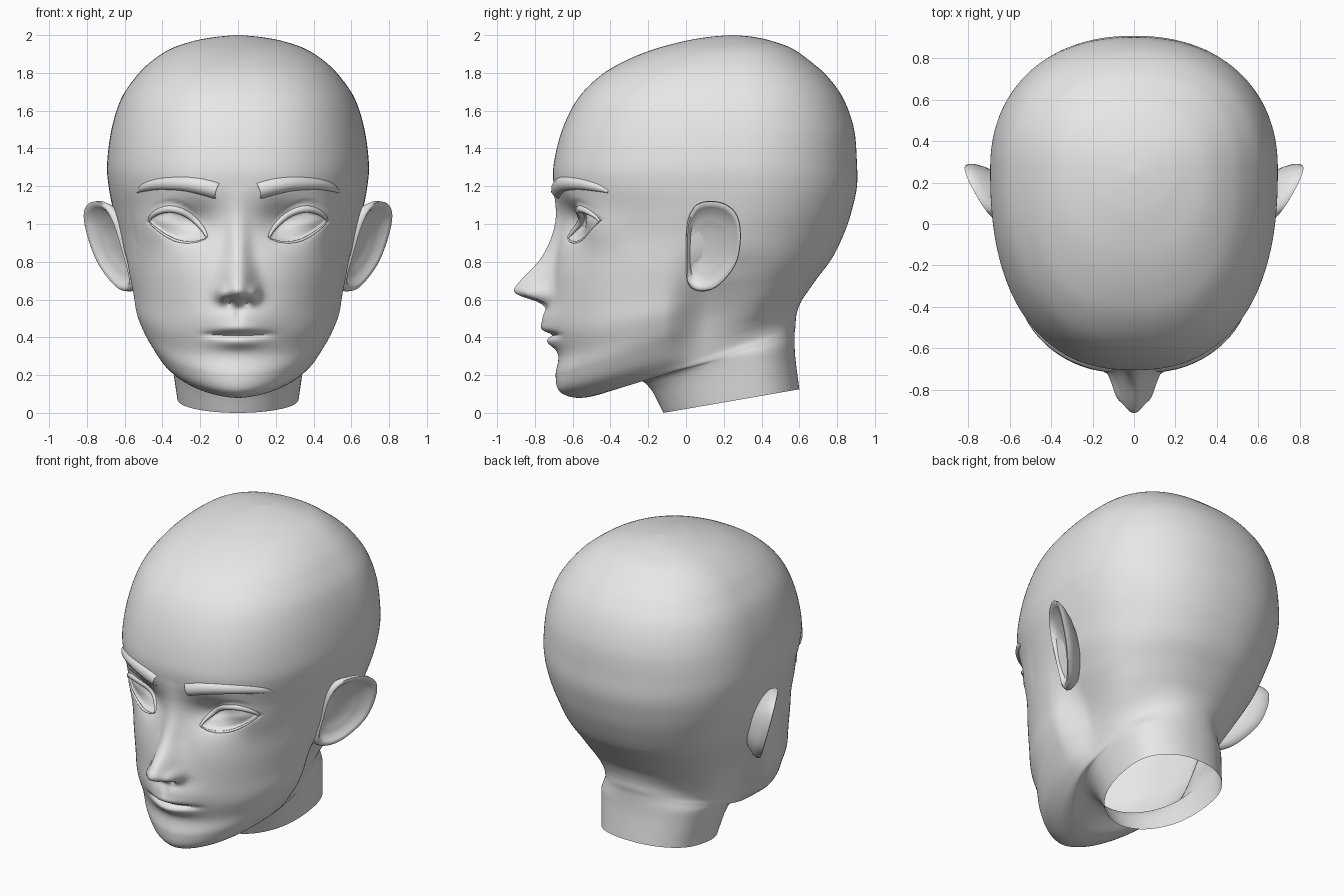
import bpy, bmesh, math
from math import sin, cos, pi, exp
from mathutils import Vector
from mathutils.bvhtree import BVHTree

old = bpy.data.objects.get("Cube")
if old:
    bpy.data.objects.remove(old, do_unlink=True)

skin = bpy.data.materials.new("plain grey")
skin.use_nodes = True
skin.diffuse_color = (0.8, 0.8, 0.8, 1)
skin.node_tree.nodes["Principled BSDF"].inputs["Base Color"].default_value = (0.8, 0.8, 0.8, 1)


def spline(keys, steps, closed=False):
    """Smooth run of tuples through the key tuples."""
    n, out = len(keys), []
    for i in range(n if closed else n - 1):
        pick = [(i + k) % n if closed else min(max(i + k, 0), n - 1) for k in (-1, 0, 1, 2)]
        a, b, c, d = (keys[p] for p in pick)
        for s in range(steps):
            t = s / steps
            out.append(tuple(
                q + 0.5 * t * (r - p + t * (2 * p - 5 * q + 4 * r - w + t * (3 * (q - r) + w - p)))
                for p, q, r, w in zip(a, b, c, d)))
    return out if closed else out + [tuple(keys[-1])]


def ramp(keys, z):
    """Value at a height, between key pairs."""
    for (z0, a), (z1, b) in zip(keys, keys[1:]):
        if z0 <= z <= z1:
            return a + (b - a) * (z - z0) / (z1 - z0)
    return keys[-1][1]


def bump(x, z, cx, cz, sx, sz, power=2):
    return exp(-abs((x - cx) / sx) ** power - ((z - cz) / sz) ** 2)


def finish(obj):
    bpy.ops.object.select_all(action='DESELECT')
    obj.select_set(True)
    bpy.context.view_layer.objects.active = obj
    if obj.type == 'CURVE':
        bpy.ops.object.convert(target='MESH')
    bpy.ops.object.shade_smooth_by_angle(angle=math.radians(60))


def quads(rows, n):
    return [(r * n + i, r * n + (i + 1) % n, (r + 1) * n + (i + 1) % n, (r + 1) * n + i)
            for r in range(rows - 1) for i in range(n)]


def loft(name, loops):
    """Skin equal closed loops and close the last one."""
    n = len(loops[0])
    cap = tuple(range((len(loops) - 1) * n, len(loops) * n))
    mesh = bpy.data.meshes.new(name)
    mesh.from_pydata([p for loop in loops for p in loop], [], quads(len(loops), n) + [cap])
    bm = bmesh.new()
    bm.from_mesh(mesh)
    bmesh.ops.recalc_face_normals(bm, faces=bm.faces)
    bm.to_mesh(mesh)
    bm.free()
    mesh.materials.append(skin)
    obj = bpy.data.objects.new(name, mesh)
    bpy.context.collection.objects.link(obj)
    finish(obj)


# Head sections, neck to crown: front y, z, back y, z, half width, front roundness
SECTIONS = [
    (-.12, 0, .6, .125, .33, 2), (-.19, .13, .58, .28, .355, 2),
    (-.27, .17, .575, .36, .37, 2), (-.45, .1, .575, .42, .378, 1.8),
    (-.58, .08, .58, .46, .385, 1.72), (-.67, .115, .582, .5, .415, 1.82),
    (-.69, .2, .59, .54, .455, 1.9), (-.675, .3, .61, .59, .5, 1.95),
    (-.7, .42, .65, .65, .54, 2), (-.715, .55, .7, .72, .565, 2),
    (-.71, .72, .78, .83, .6, 2.07), (-.68, .9, .845, .97, .63, 2.17),
    (-.675, 1.05, .88, 1.08, .66, 2.26), (-.7, 1.2, .905, 1.2, .685, 2.38),
    (-.7, 1.32, .905, 1.32, .693, 2.38), (-.655, 1.5, .89, 1.5, .67, 2.38),
    (-.575, 1.66, .835, 1.66, .62, 2.38), (-.46, 1.78, .75, 1.78, .54, 2.35),
    (-.33, 1.86, .66, 1.86, .46, 2.25), (-.17, 1.925, .56, 1.93, .355, 2.2),
    (0, 1.97, .45, 1.97, .23, 2), (.12, 1.99, .36, 1.99, .12, 2), (.23, 2, .26, 2, .015, 2)]
STEPS, SIDE = 12, 110
NECK = spline([(0, .35), (.2, .372), (.42, .4), (.56, .45), (.7, .545), (.85, .68), (1.1, 1.1)], 5)
NOSE = spline([(.55, 0), (.585, .05), (.62, .16), (.65, .195), (.7, .165), (.8, .085),
               (.9, .045), (1, .022), (1.1, .01), (1.2, 0)], 6)
NOSE_WIDTH = [(0, .09), (.62, .09), (.7, .082), (.85, .06), (1.1, .055), (1.3, .05)]


def lids(x):
    """Upper and lower edge of the eye opening."""
    s = min(max((x - .165) / .31, 0), 1)
    arch = max(sin(pi * s), 0)
    mid = .93 + .085 * s
    return mid + .1 * arch ** .65, mid - .062 * arch ** .8


def relief(x, z, open_eyes):
    """How far the face stands forward of the plain head."""
    x = abs(x)
    h = ramp(NOSE, z) * exp(-(x / ramp(NOSE_WIDTH, z)) ** 2.3) if .55 < z < 1.2 else 0
    h += .05 * bump(x, z, .085, .63, .03, .04)            # nostril wings
    h -= .025 * bump(x, z, .045, .583, .022, .016)        # nostrils
    h -= .075 * bump(x, z, .23, 1.01, .12, .1)            # eye sockets
    h += .03 * bump(x, z, .46, .98, .09, .12)             # cheekbones
    h += .055 * bump(x, z, 0, .48, .18, .09)              # muzzle
    h += .015 * bump(x, z, 0, .447, .12, .025)            # upper lip
    h += .03 * bump(x, z, 0, .372, .12, .032)             # lower lip
    h -= .032 * bump(x, z, 0, .413, .165, .014, 4)        # mouth line
    h -= .012 * bump(x, z, 0, .52, .022, .04)             # philtrum
    if open_eyes and .165 < x < .475:
        top, low = lids(x)
        h -= .012 * exp(-((z - top - .035) / .01) ** 2) * sin(pi * (x - .165) / .31)
        depth = min(top - z, z - low)
        if depth > 0:
            h -= .03 * min(depth / .014, 1) - .018 * min(depth / .08, 1)
    return h


def head_loops(open_eyes):
    loops = []
    for r, (fy, fz, by, bz, width, nf) in enumerate(spline(SECTIONS, STEPS)):
        wide = .6 - .12 * exp(-((r / STEPS - 6.5) / 3) ** 2)
        loop = []
        for i in range(-SIDE, SIDE):
            s = i / SIDE
            a = math.copysign(pi * abs(s) ** 1.4, s)
            n = nf if cos(a) > 0 else 2.2
            rad = (abs(cos(a)) ** n + abs(sin(a)) ** n) ** (-1 / n)
            t = wide - rad * cos(a) * (wide if cos(a) > 0 else 1 - wide)
            x, y, z = width * rad * sin(a), fy + (by - fy) * t, fz + (bz - fz) * t
            # Narrow the neck behind the jaw
            if y > -.12 and z < 1.1 and abs(x) > .01:
                k = min((y + .12) / .23, 1)
                slim = (abs(x) ** -12 + ramp(NECK, z) ** -12) ** (-1 / 12)
                x += (math.copysign(slim, x) - x) * k * k * (3 - 2 * k)
            if t < .4 and .25 < z < 1.3 and y < -.3:
                y -= relief(x, z, open_eyes)
            loop.append((x, y, z))
        loops.append(loop)
    return loops


loft("head", head_loops(True))

# Plain face used only for placing lids and brows
plain = head_loops(False)
surface = BVHTree.FromPolygons([p for loop in plain for p in loop], quads(len(plain), 2 * SIDE))


def strip(name, path, sink):
    """Tapered tube (x, z, radius) laid on both sides of the face."""
    for label, side in (("left", 1), ("right", -1)):
        curve = bpy.data.curves.new(label + "_" + name, 'CURVE')
        curve.dimensions = '3D'
        curve.bevel_depth = 1
        curve.bevel_resolution = 3
        curve.use_fill_caps = True
        line = curve.splines.new('POLY')
        line.points.add(len(path) - 1)
        for point, (x, z, radius) in zip(line.points, path):
            hit, normal = surface.ray_cast(Vector((x, -2, z)), Vector((0, 1, 0)))[:2]
            if normal.y > 0:
                normal = -normal
            spot = hit - normal * radius * sink
            point.co = (side * spot.x, spot.y, spot.z, 1)
            point.radius = radius
        curve.materials.append(skin)
        obj = bpy.data.objects.new(curve.name, curve)
        bpy.context.collection.objects.link(obj)
        finish(obj)


# Eyebrows
strip("eyebrow", spline([(.1, 1.172, .034), (.112, 1.174, .048), (.2, 1.198, .048), (.3, 1.212, .042),
                         (.42, 1.21, .034), (.5, 1.192, .024), (.535, 1.17, .008)], 6), .45)

# Eyelids
xs = [.165 + .31 * i / 30 for i in range(31)]
bulge = [.3 + .7 * max(sin(pi * i / 30), 0) ** .6 for i in range(31)]
strip("upper_eyelid", [(x, lids(x)[0], .021 * b) for x, b in zip(xs, bulge)], .2)
strip("lower_eyelid", [(x, lids(x)[1], .008 * b) for x, b in zip(xs, bulge)], .6)

# Ears: nested outlines from the hidden root, round the rim, into the bowl
OUTLINE = spline([(.1, 1.12), (.2, 1.11), (.272, 1.045), (.29, .92), (.26, .78), (.16, .665),
                  (.06, .645), (.005, .7), (0, .85), (.005, 1), (.04, 1.085)], 5, True)
LAYERS = [(.45, -.14), (.75, -.1), (.94, -.05), (1, -.02), (.985, .002), (.93, .006),
          (.86, -.004), (.78, -.026), (.62, -.034), (.5, -.045), (.3, -.055), (.05, -.055)]
for label, side in (("left", 1), ("right", -1)):
    loops = []
    for scale, lift in LAYERS:
        ring = [(.12 + (y - .12) * scale, .88 + (z - .88) * scale) for y, z in OUTLINE]
        loops.append([(side * (.362 + .588 * y + .2825 * z + lift), y, z) for y, z in ring])
    loft(label + "_ear", loops)
